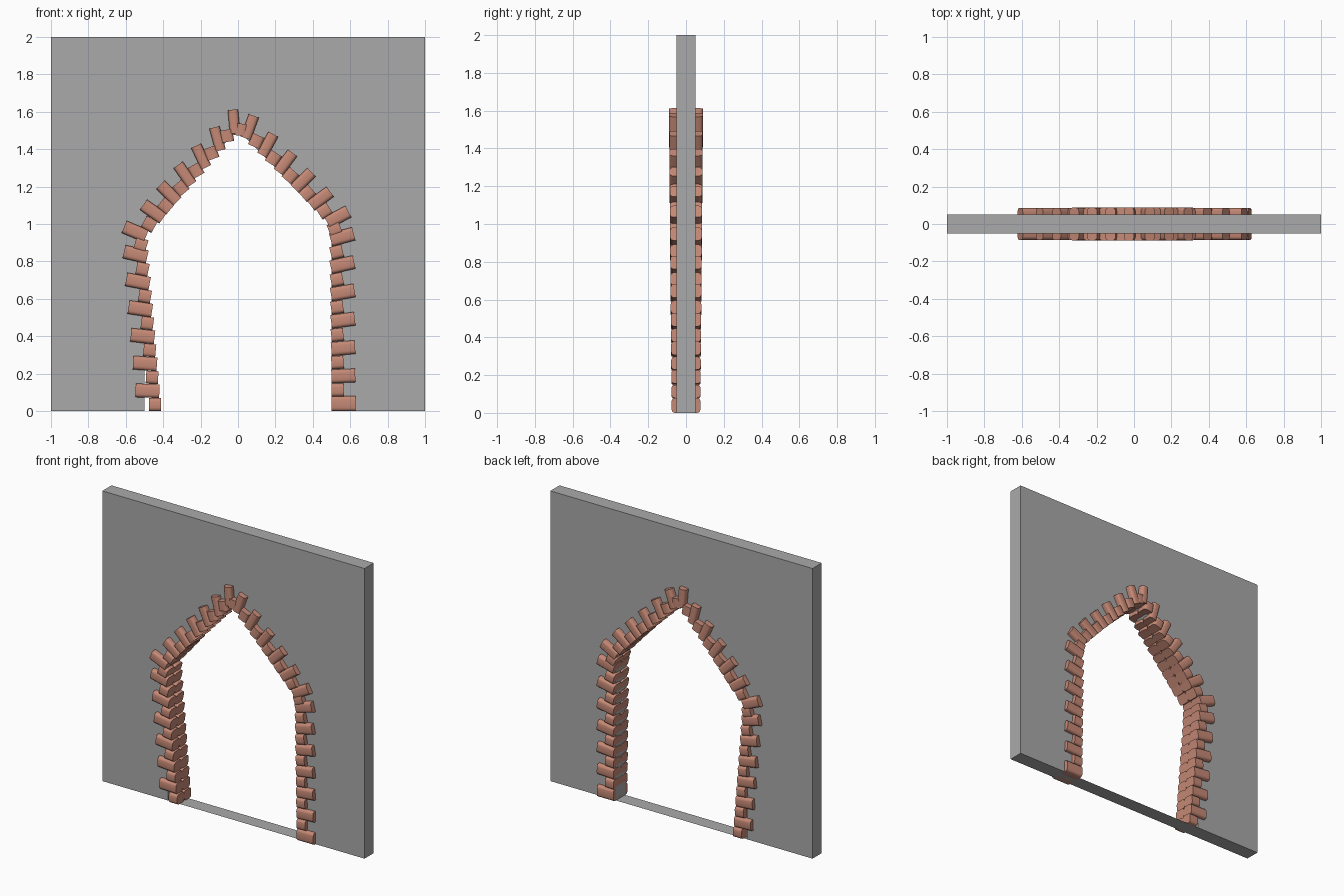
import bpy, bmesh, math
from mathutils import Vector

if "Cube" in bpy.data.objects:
    bpy.data.objects.remove(bpy.data.objects["Cube"])


def material(name, color):
    m = bpy.data.materials.new(name)
    m.diffuse_color = (*color, 1)
    m.use_nodes = True
    m.node_tree.nodes["Principled BSDF"].inputs["Base Color"].default_value = m.diffuse_color
    return m


def make_object(name, bm, mat):
    bmesh.ops.recalc_face_normals(bm, faces=bm.faces)
    me = bpy.data.meshes.new(name)
    bm.to_mesh(me)
    bm.free()
    me.materials.append(mat)
    ob = bpy.data.objects.new(name, me)
    bpy.context.collection.objects.link(ob)
    return ob


stone = material("wall grey", (0.40, 0.40, 0.40))
clay = material("brick red", (0.56, 0.25, 0.18))

# Wall slab with a pointed doorway
outline = [(-1, 0), (-.5, 0), (-.5, 1), (0, 1.5), (.5, 1), (.5, 0), (1, 0), (1, 2), (-1, 2)]
bm = bmesh.new()
face = bm.faces.new([bm.verts.new((x, -.05, z)) for x, z in outline])
ext = bmesh.ops.extrude_face_region(bm, geom=[face], use_keep_orig=True)
moved = [g for g in ext["geom"] if isinstance(g, bmesh.types.BMVert)]
bmesh.ops.translate(bm, verts=moved, vec=(0, .1, 0))
make_object("wall", bm, stone)

# Paper-thin sill closing the bottom of the doorway
bm = bmesh.new()
bm.faces.new([bm.verts.new(p) for p in
              [(-.5, -.05, 0), (.5, -.05, 0), (.5, .05, 0), (-.5, .05, 0)]])
make_object("door_sill", bm, stone)

# Inner edge of the brick trim: brick number, x, z, outward angle in degrees
KEYS = [(0, .50, .04, 0), (6, .495, .915, 15), (7, .477, 1.007, 28), (12, .041, 1.458, 70),
        (13, -.016, 1.484, 95), (18, -.401, 1.03, 145), (19, -.491, .935, 157),
        (20, -.485, .824, 167), (25, -.42, .107, 178), (25.5, -.41, .035, 180)]


def trim_at(t):
    for a, b in zip(KEYS, KEYS[1:]):
        if t <= b[0]:
            f = (t - a[0]) / (b[0] - a[0])
            return [p + (q - p) * f for p, q in zip(a[1:], b[1:])]


def add_brick(bm, x, z, angle, length, width, depth, side):
    """Brick running outward from the trim edge, long edges rounded."""
    out = Vector((math.cos(angle), 0, math.sin(angle)))
    across = Vector((-out.z, 0, out.x))
    r = .018
    section = []
    for sx, sy, start in ((1, 1, 0), (-1, 1, 90), (-1, -1, 180), (1, -1, 270)):
        for k in range(4):
            a = math.radians(start + 30 * k)
            section.append((sx * (width / 2 - r) + r * math.cos(a),
                            depth / 2 + sy * (depth / 2 - r) + r * math.sin(a)))
    base = Vector((x, 0, z))
    rings = [[bm.verts.new(base + out * d + across * u + Vector((0, side * v, 0)))
              for u, v in section] for d in (0, length)]
    n = len(section)
    for i in range(n):
        j = (i + 1) % n
        bm.faces.new((rings[0][i], rings[0][j], rings[1][j], rings[1][i]))
    bm.faces.new(rings[0])
    bm.faces.new(rings[1])


# Front and back rows of alternating long and short bricks
for name, side in (("front_brick_trim", -1), ("back_brick_trim", 1)):
    bm = bmesh.new()
    for i in range(52):
        x, z, deg = trim_at(i / 2)
        ang = math.radians(deg)
        long_brick = i % 2 == 0
        width = .073 - .018 * math.sin(ang) ** 2 if long_brick else .069
        if i == 0:
            width = .08
        add_brick(bm, x, z, ang, .127 if long_brick else .065, width,
                  .076 + .009 * min(z, 1.5), side)
    ob = make_object(name, bm, clay)
    bpy.ops.object.select_all(action='DESELECT')
    ob.select_set(True)
    bpy.context.view_layer.objects.active = ob
    bpy.ops.object.shade_smooth_by_angle(angle=math.radians(50))
